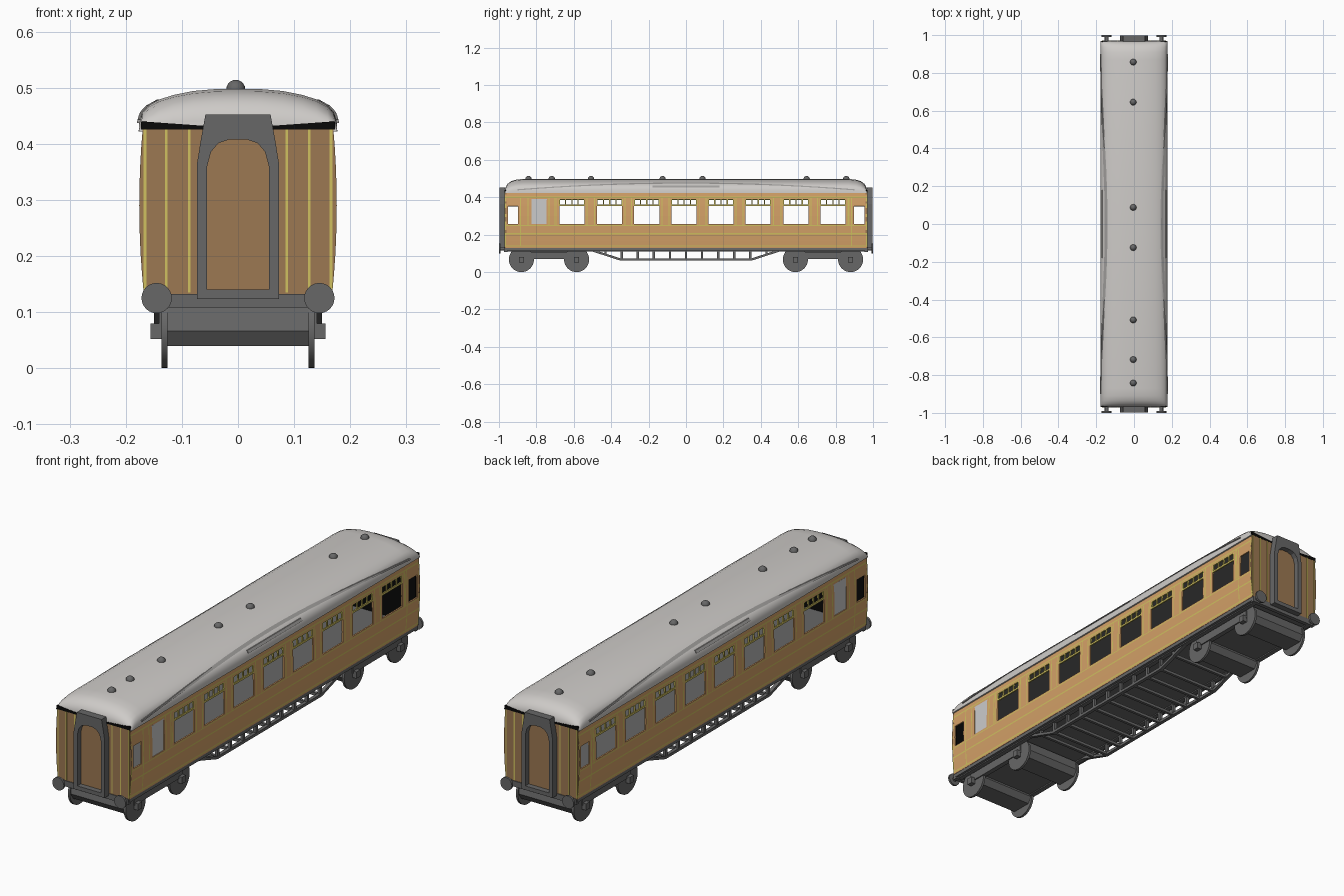
import bpy, bmesh, math
from mathutils import Matrix, Vector

if "Cube" in bpy.data.objects:
    bpy.data.objects.remove(bpy.data.objects["Cube"])

def mat(name, r, g, b):
    m = bpy.data.materials.new(name)
    lin = [((c / 255 + 0.055) / 1.055) ** 2.4 if c > 10 else c / 255 / 12.92 for c in (r, g, b)]
    m.diffuse_color = (*lin, 1)
    m.use_nodes = True
    m.node_tree.nodes["Principled BSDF"].inputs["Base Color"].default_value = m.diffuse_color
    return m

TEAK = mat("side_teak", 212, 161, 104)
END = mat("end_teak", 156, 120, 82)
LINE = mat("yellow_lining", 208, 193, 96)
GREY = mat("dark_grey", 103, 103, 103)
ROOF = mat("roof_white", 206, 203, 200)
STRIP = mat("rain_strip_grey", 158, 156, 154)
FROST = mat("frosted_glass", 203, 203, 203)
BLACK = mat("black", 8, 8, 8)

def finish(name, bm, mats, recalc=True, smooth=None):
    if recalc:
        bmesh.ops.recalc_face_normals(bm, faces=bm.faces)
    me = bpy.data.meshes.new(name)
    bm.to_mesh(me)
    bm.free()
    ob = bpy.data.objects.new(name, me)
    bpy.context.collection.objects.link(ob)
    for m in mats:
        me.materials.append(m)
    if smooth:
        bpy.ops.object.select_all(action='DESELECT')
        ob.select_set(True)
        bpy.context.view_layer.objects.active = ob
        bpy.ops.object.shade_smooth_by_angle(angle=math.radians(smooth))
    return ob

def box(bm, x0, x1, y0, y1, z0, z1):
    m = Matrix.Translation(((x0 + x1) / 2, (y0 + y1) / 2, (z0 + z1) / 2))
    bmesh.ops.create_cube(bm, size=1, matrix=m @ Matrix.Diagonal((abs(x1 - x0), abs(y1 - y0), abs(z1 - z0), 1)))

def prism(bm, rings):
    """Loft closed rings of 3D points and cap both ends."""
    vs = [[bm.verts.new(p) for p in r] for r in rings]
    n = len(vs[0])
    for a, b in zip(vs, vs[1:]):
        for i in range(n):
            bm.faces.new((a[i], a[(i + 1) % n], b[(i + 1) % n], b[i]))
    bm.faces.new(vs[0])
    bm.faces.new(vs[-1])

def cyl(bm, axis, c, r, depth, seg=24):
    rot = Matrix.Rotation(math.pi / 2, 4, 'Y' if axis == 'x' else 'X')
    bmesh.ops.create_cone(bm, cap_ends=True, segments=seg, radius1=r, radius2=r, depth=depth,
                          matrix=Matrix.Translation(c) @ rot)

def side_x(z):
    return 0.176 - 0.33 * (z - 0.29) ** 2

# Side walls: a grid of cells, each a hole, a lining or a panel
WIN = [-0.61, -0.408, -0.21, -0.01, 0.187, 0.386, 0.588, 0.785]
HW = 0.067
holes = [(-0.952, -0.897, 0.257, 0.352), (0.897, 0.954, 0.257, 0.352), (-0.825, -0.745, 0.257, 0.388)]
lines = [(-0.968, 0.968, z, z + 0.006) for z in (0.137, 0.202, 0.397)]
lines += [(-0.968, 0.968, 0.247, 0.251)]
for c in WIN:
    holes.append((c - HW, c + HW, 0.257, 0.353))
    lines.append((c - HW - 0.004, c + HW + 0.004, 0.353, 0.391))
    p = 2 * HW / 4
    for i in range(4):
        holes.append((c - HW + i * p + 0.003, c - HW + (i + 1) * p - 0.003, 0.361, 0.387))
    for s in (-1, 1):
        e = c + s * (HW + 0.014)
        lines.append((e - 0.0025, e + 0.0025, 0.247, 0.4))
for y in (-0.884, -0.845, -0.732, -0.7, 0.872, 0.884):
    lines.append((y - 0.0025, y + 0.0025, 0.137 if abs(y) > 0.88 else 0.247, 0.4))
for y in (-0.965, 0.965):
    lines.append((y - 0.003, y + 0.003, 0.137, 0.4))
rects = holes + lines
ys = sorted({round(v, 4) for r in rects for v in r[:2]})
zs = sorted({round(v, 4) for r in rects for v in r[2:]} | {0.13, 0.17, 0.3, 0.428})

def inside(y, z, rs):
    return any(a < y < b and c < z < d for a, b, c, d in rs)

for s, name in ((1, "right_side_wall"), (-1, "left_side_wall")):
    bm = bmesh.new()
    g = [[bm.verts.new((s * side_x(z), y, z)) for z in zs] for y in ys]
    for i in range(len(ys) - 1):
        for j in range(len(zs) - 1):
            y, z = (ys[i] + ys[i + 1]) / 2, (zs[j] + zs[j + 1]) / 2
            if inside(y, z, holes):
                continue
            q = [g[i][j], g[i + 1][j], g[i + 1][j + 1], g[i][j + 1]]
            f = bm.faces.new(q if s > 0 else q[::-1])
            f.material_index = 1 if inside(y, z, lines) else 0
    bmesh.ops.delete(bm, geom=[v for v in bm.verts if not v.link_faces], context='VERTS')
    ob = finish(name, bm, [TEAK, LINE, GREY, GREY], recalc=False)
    so = ob.modifiers.new("thickness", 'SOLIDIFY')
    so.thickness, so.offset, so.material_offset = 0.006, -1, 2
    # Frosted lavatory window
    bm = bmesh.new()
    box(bm, s * 0.17, s * 0.173, -0.827, -0.743, 0.255, 0.39)
    finish(name.replace("side_wall", "frosted_window"), bm, [FROST])

# Floor and ceiling
bm = bmesh.new()
box(bm, -0.166, 0.166, -0.965, 0.965, 0.115, 0.137)
finish("floor", bm, [GREY])
bm = bmesh.new()
box(bm, -0.166, 0.166, -0.96, 0.96, 0.416, 0.424)
finish("ceiling", bm, [GREY])

# Domed roof
HALF = [(0.177, 0.422), (0.176, 0.44), (0.171, 0.456), (0.16, 0.468), (0.14, 0.479),
        (0.115, 0.487), (0.08, 0.494), (0.04, 0.4975)]
PROF = HALF + [(0, 0.498)] + [(-x, z) for x, z in HALF[::-1]]
DOME = [(0.968, 0.25), (0.963, 0.48), (0.952, 0.68), (0.935, 0.84), (0.91, 0.94), (0.87, 1)]
st = [(-y, f) for y, f in DOME] + [(y, f) for y, f in DOME[::-1]]
bm = bmesh.new()
prism(bm, [[(x, y, 0.422 + (z - 0.422) * f) for x, z in PROF] for y, f in st])
finish("roof", bm, [ROOF], smooth=40)

def roof_x(z):
    for (x0, z0), (x1, z1) in zip(HALF, HALF[1:]):
        if z <= z1:
            return x0 + (x1 - x0) * (z - z0) / (z1 - z0)
    return HALF[-1][0]

# Curved rain strips and short centre strips on the roof
bm = bmesh.new()
for s in (1, -1):
    arc = [(y, 0.476 - 0.036 * (y / 0.9) ** 2, 0.003) for y in [-0.9 + 0.1 * i for i in range(19)]]
    for path in (arc, [(-0.18, 0.457, 0.005), (0.18, 0.457, 0.005)]):
        rings = []
        for y, z, h in path:
            a, b = roof_x(z - h), roof_x(z + h)
            rings.append([(s * (a - 0.003), y, z - h), (s * (a + 0.004), y, z - h),
                          (s * (b + 0.004), y, z + h), (s * (b - 0.003), y, z + h)])
        prism(bm, rings)
finish("rain_strips", bm, [STRIP])

# Roof ventilators
bm = bmesh.new()
for y in (0.857, 0.645, 0.088, -0.125, -0.508, -0.718, -0.842):
    bmesh.ops.create_uvsphere(bm, u_segments=16, v_segments=10, radius=0.017,
                              matrix=Matrix.Translation((-0.004, y, 0.497)))
finish("roof_ventilators", bm, [GREY], smooth=40)

# Ends: wall, lining, black inner wall and eave band, gangway, door, buffers
zz = [0.13, 0.17, 0.21, 0.25, 0.29, 0.33, 0.37, 0.4, 0.425]
outline = [(side_x(z), z) for z in zz] + [(-side_x(z), z) for z in zz[::-1]]
OUT = [(0.073, 0.123), (0.073, 0.365), (0.066, 0.408), (0.058, 0.452), (0.02, 0.452)]
INN = [(0.055, 0.14), (0.055, 0.36), (0.048, 0.386), (0.035, 0.401), (0.015, 0.408)]
full = lambda h: h + [(-x, z) for x, z in h[::-1]]
for s, name in ((-1, "front"), (1, "back")):
    bm = bmesh.new()
    prism(bm, [[(x, s * y, z) for x, z in outline] for y in (0.961, 0.969)])
    finish(name + "_end_wall", bm, [END])
    bm = bmesh.new()
    for x in (-0.166, -0.128, -0.087, 0.087, 0.127, 0.166):
        box(bm, x - 0.0025, x + 0.0025, s * 0.968, s * 0.9705, 0.135, 0.425)
    finish(name + "_end_lining", bm, [LINE])
    bm = bmesh.new()
    box(bm, -0.164, 0.164, s * 0.956, s * 0.9605, 0.138, 0.415)
    finish(name + "_inner_wall", bm, [BLACK])
    bm = bmesh.new()
    prism(bm, [[(x, s * y, z) for x, z in ((-0.173, 0.425), (0.173, 0.425), (0.173, 0.44),
          (0.06, 0.432), (-0.06, 0.432), (-0.173, 0.44))] for y in (0.963, 0.97)])
    finish(name + "_eave_band", bm, [BLACK])
    bm = bmesh.new()
    o, n = full(OUT), full(INN)
    rings = [[Vector((x, s * y, z)) for x, z in pts] for pts, y in
             ((o, 0.967), (o, 0.998), (n, 0.998), (n, 0.967))]
    vs = [[bm.verts.new(p) for p in r] for r in rings]
    for a, b in zip(vs, vs[1:] + vs[:1]):
        for i in range(len(o)):
            k = (i + 1) % len(o)
            bm.faces.new((a[i], a[k], b[k], b[i]))
    finish(name + "_gangway", bm, [GREY])
    bm = bmesh.new()
    prism(bm, [[(x, s * y, z) for x, z in n] for y in (0.967, 0.975)])
    finish(name + "_gangway_door", bm, [END])
    bm = bmesh.new()
    box(bm, -0.165, 0.165, s * 0.955, s * 0.972, 0.108, 0.132)
    finish(name + "_buffer_beam", bm, [GREY])
    bm = bmesh.new()
    for x in (-0.145, 0.145):
        cyl(bm, 'y', (x, s * 0.98, 0.125), 0.01, 0.03, 12)
        cyl(bm, 'y', (x, s * 0.995, 0.125), 0.027, 0.009)
    finish(name + "_buffers", bm, [GREY], smooth=40)

    # Bogie: wheels, axle housings, side frames, axle boxes
    wheels, frame = bmesh.new(), bmesh.new()
    for y in (0.585, 0.88):
        hull = ((0.054, 0.108), (0.062, 0.066), (0.045, 0.04), (-0.045, 0.04), (-0.062, 0.066), (-0.054, 0.108))
        prism(frame, [[(x, s * y + a, z) for a, z in hull] for x in (-0.126, 0.126)])
        for x in (-1, 1):
            cyl(wheels, 'x', (x * 0.131, s * y, 0.067), 0.067, 0.01, 32)
            box(frame, x * 0.134, x * 0.156, s * y - 0.013, s * y + 0.013, 0.052, 0.08)
    for x in (-1, 1):
        box(frame, x * 0.12, x * 0.141, s * 0.57, s * 0.895, 0.07, 0.106)
    box(frame, -0.12, 0.12, s * 0.585, s * 0.88, 0.075, 0.116)
    finish(name + "_bogie_wheels", wheels, [GREY], smooth=40)
    finish(name + "_bogie_frame", frame, [GREY])

# Truss under the floor: two rails with posts, joined by rungs
bm = bmesh.new()
for s in (-1, 1):
    path = [(-0.52, 0.122), (-0.35, 0.067), (0.35, 0.067), (0.52, 0.122)]
    prism(bm, [[(s * x, y, z + d) for x, d in ((0.135, -0.006), (0.15, -0.006), (0.15, 0.006), (0.135, 0.006))]
               for y, z in path])
    box(bm, s * 0.135, s * 0.155, -0.955, 0.955, 0.11, 0.13)
for i in range(-5, 6):
    y = i * 0.086
    z = 0.067 if abs(y) < 0.36 else 0.094
    for s in (-1, 1):
        box(bm, s * 0.136, s * 0.149, y - 0.006, y + 0.006, z, 0.125)
    box(bm, -0.14, 0.14, y - 0.006, y + 0.006, z - 0.006, z + 0.006)
finish("underframe_truss", bm, [GREY])
